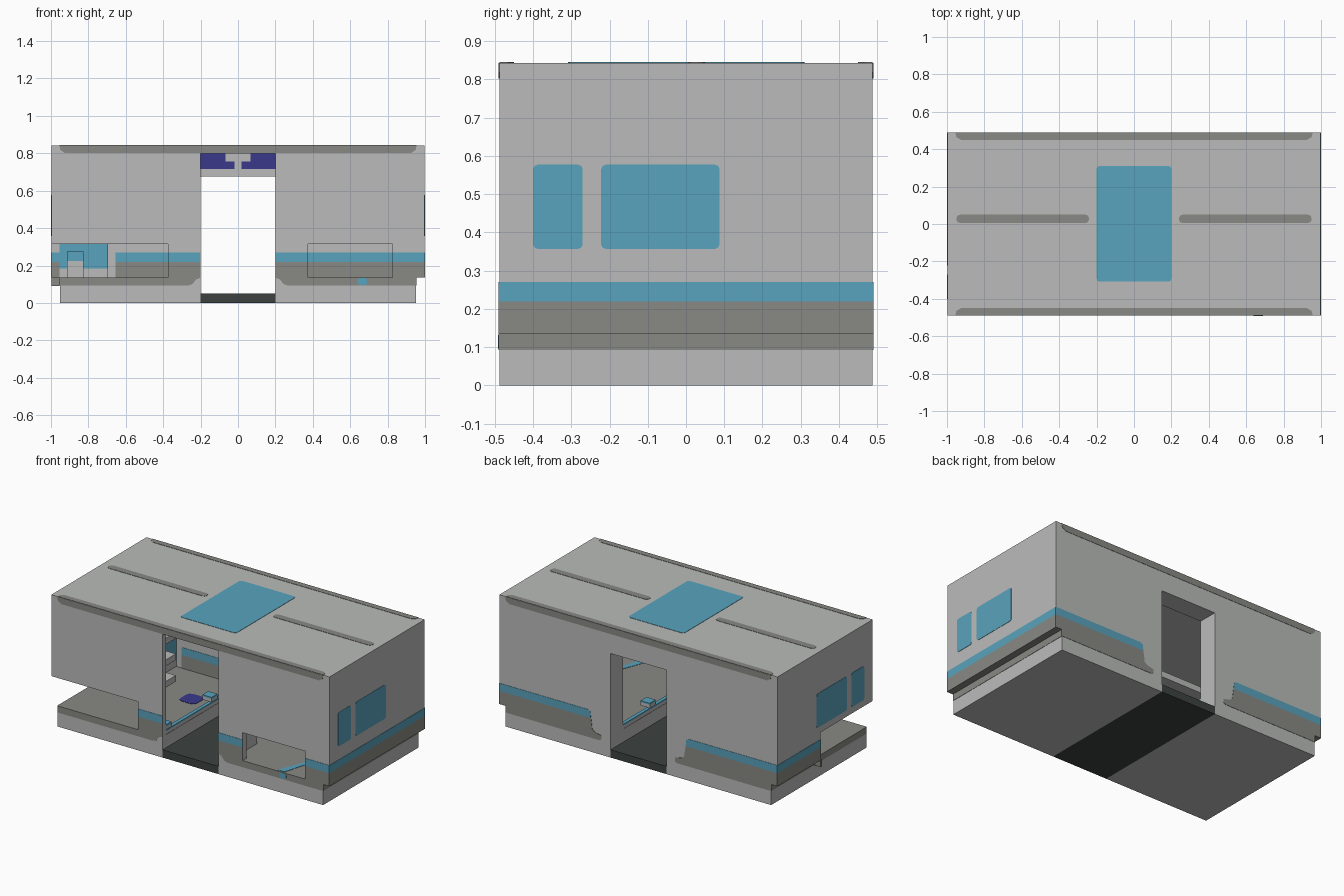
import bpy, bmesh
from mathutils import Vector

old = bpy.data.objects.get("Cube")
if old:
    bpy.data.objects.remove(old, do_unlink=True)


def material(name, rgb):
    m = bpy.data.materials.new(name)
    m.use_nodes = True
    m.diffuse_color = (*rgb, 1)
    bsdf = next(n for n in m.node_tree.nodes if n.type == "BSDF_PRINCIPLED")
    bsdf.inputs["Base Color"].default_value = (*rgb, 1)
    return m


GREY = material("light grey", (0.49, 0.50, 0.49))
BROWN = material("warm grey", (0.25, 0.25, 0.23))
BLUE = material("sky blue", (0.10, 0.366, 0.51))
DARK = material("dark floor", (0.045, 0.054, 0.051))
PURPLE = material("purple", (0.042, 0.04, 0.26))


def finish(name, bm, mat):
    bmesh.ops.recalc_face_normals(bm, faces=bm.faces)
    mesh = bpy.data.meshes.new(name)
    bm.to_mesh(mesh)
    bm.free()
    mesh.materials.append(mat)
    ob = bpy.data.objects.new(name, mesh)
    bpy.context.collection.objects.link(ob)
    return ob


def box(name, x, y, z, mat):
    bm = bmesh.new()
    bmesh.ops.create_cube(bm, size=1)
    for v in bm.verts:
        v.co = Vector([(r[0] + r[1]) / 2 + c * (r[1] - r[0])
                       for c, r in zip(v.co, (x, y, z))])
    return finish(name, bm, mat)


def plate(name, axis, at, pts, mat, thick=0.002):
    """Thin prism standing on the plane axis = at; thick is signed."""
    bm = bmesh.new()
    verts = []
    for u, v in pts:
        co = [u, v]
        co.insert(axis, at)
        verts.append(bm.verts.new(co))
    face = bm.faces.new(verts)
    out = bmesh.ops.extrude_face_region(bm, geom=[face])
    step = Vector((0, 0, 0))
    step[axis] = thick
    bmesh.ops.translate(bm, vec=step,
                        verts=[g for g in out["geom"] if isinstance(g, bmesh.types.BMVert)])
    return finish(name, bm, mat)


def rect(u0, u1, v0, v1, c=0.0):
    """Rectangle outline, with corners trimmed by c."""
    u0, u1 = sorted((u0, u1))
    if not c:
        return [(u0, v0), (u1, v0), (u1, v1), (u0, v1)]
    k = c * 0.3
    pts = []
    for u, v, su, sv, swap in ((u0, v0, 1, 1, 0), (u1, v0, -1, 1, 1),
                               (u1, v1, -1, -1, 0), (u0, v1, 1, -1, 1)):
        corner = [(u, v + sv * c), (u + su * k, v + sv * k), (u + su * c, v)]
        pts += corner[::-1] if swap else corner
    return pts


def carve(ob, cutters):
    """Subtract the cutter boxes, bake the result and drop the cutters."""
    helpers = []
    for ranges in cutters:
        c = box("cutter", *ranges, GREY)
        c.hide_render = True
        helpers.append(c)
        mod = ob.modifiers.new("cut", "BOOLEAN")
        mod.operation, mod.solver, mod.object = "DIFFERENCE", "EXACT", c
    deps = bpy.context.evaluated_depsgraph_get()
    mesh = bpy.data.meshes.new_from_object(ob.evaluated_get(deps))
    ob.modifiers.clear()
    ob.data = mesh
    for c in helpers:
        bpy.data.objects.remove(c, do_unlink=True)


X, Y, TOP, DECK, ROOM = 0.998, 0.488, 0.843, 0.135, 0.8

# Hollow shell: room, front door, back door, corner notch, front hatch
shell = box("shell", (-X, X), (-Y, Y), (DECK, TOP), GREY)
carve(shell, [
    ((-0.955, 0.955), (-0.45, 0.36), (0.0, ROOM)),
    ((-0.2, 0.2), (-0.6, -0.3), (0.0, ROOM)),
    ((-0.2, 0.2), (0.2, 0.6), (0.0, 0.675)),
    ((-1.1, -0.375), (-0.6, 0.045), (0.0, 0.315)),
    ((0.375, 0.825), (-0.6, -0.3), (0.0, 0.315)),
])
shell.data.materials.clear()
for m in (GREY, BROWN):
    shell.data.materials.append(m)
for p in shell.data.polygons:
    p.material_index = int(p.normal.z < -0.5 and p.center.z < 0.14)

# Walkway between the two bases
box("walkway_floor", (-0.2, 0.2), (-Y, Y), (0, 0.05), DARK)

for s, side in ((1, "left"), (-1, "right")):
    def sx(a, b):
        return tuple(sorted((s * a, s * b)))

    # Base block with a coloured deck
    base = box(side + "_base", sx(0.2, 0.953), (-Y, Y), (0, DECK), GREY)
    base.data.materials.append(BROWN)
    for p in base.data.polygons:
        p.material_index = int(p.normal.z > 0.5)

    # Lower band on the base: front, back and end
    low = [(s * u, v) for u, v in ((0.2, DECK), (0.225, 0.125), (0.245, 0.1),
                                   (0.27, 0.092), (0.953, 0.092), (0.953, DECK))]
    plate(side + "_front_low_band", 1, -Y, low, BROWN, -0.002)
    plate(side + "_back_low_band", 1, Y,
          [(s * 0.31, DECK)] + [(s * u, v) for u, v in
           ((0.265, 0.125), (0.265, 0.1), (0.28, 0.092), (0.953, 0.092), (0.953, DECK))], BROWN)
    plate(side + "_end_low_band", 0, s * 0.953, rect(-Y, Y, 0.092, DECK), BROWN, s * 0.002)

    # Stripes on the shell
    near = -Y if s > 0 else 0.045
    for label, z0, z1, m in (("brown", DECK, 0.22, BROWN), ("blue", 0.22, 0.27, BLUE)):
        plate(f"{side}_end_{label}_stripe", 0, s * X, rect(near, Y, z0, z1), m, s * 0.002)
        spans = [(0.2, 0.375)] + ([(0.825, X)] if s > 0 else [])
        for a, b in spans:
            plate(f"{side}_front_{label}_stripe", 1, -Y, rect(s * a, s * b, z0, z1), m, -0.002)
        inner = 0.655 if s < 0 else 0.955
        plate(f"{side}_inner_{label}_stripe", 1, 0.36, rect(s * 0.2, s * inner, z0, z1), m, -0.002)
    plate(side + "_back_blue_stripe", 1, Y,
          [(s * u, v) for u, v in ((0.34, 0.22), (0.345, 0.26), (0.36, 0.27), (X, 0.27), (X, 0.22))], BLUE)
    plate(side + "_back_brown_stripe", 1, Y,
          [(s * u, v) for u, v in ((0.31, DECK), (0.33, 0.15), (0.34, 0.22), (X, 0.22), (X, DECK))], BROWN)

    # End windows
    for label, y0, y1 in (("small", -0.4, -0.27), ("large", -0.222, 0.088)):
        plate(f"{side}_{label}_window", 0, s * X, rect(y0, y1, 0.357, 0.577, 0.012), BLUE, s * 0.002)

    # Roof groove
    plate(side + "_roof_groove", 2, TOP, rect(s * 0.24, s * 0.95, 0.005, 0.05, 0.02), BROWN)

    # Walkway rail and small consoles
    box(side + "_rail", sx(0.202, 0.225), (-0.45, 0.36), (DECK, 0.155), GREY)
    box(side + "_rail_cap", sx(0.202, 0.225), (-0.45, 0.36), (0.155, 0.164), BLUE)
    for i, y in enumerate((-0.42, 0.05)):
        box(f"{side}_console_{i}", sx(0.204, 0.27), (y - 0.03, y + 0.03), (0.164, 0.185), GREY)
        box(f"{side}_console_top_{i}", sx(0.204, 0.27), (y - 0.03, y + 0.03), (0.185, 0.195), BLUE)

# Roof edge trims, on the roof and down the long sides
for s, label in ((-1, "front"), (1, "back")):
    for axis, at, edge, inside, t in ((2, TOP, s * Y, s * 0.45, 0.002),
                                      (1, s * Y, TOP, 0.802, s * 0.002)):
        d = (edge - inside) * 0.4
        plate(f"{label}_roof_trim_{axis}", axis, at,
              [(-0.955, edge), (-0.95, inside + d), (-0.925, inside),
               (0.925, inside), (0.95, inside + d), (0.955, edge)], BROWN, t)

# Skylight
plate("skylight", 2, TOP, rect(-0.2, 0.2, -0.308, 0.31, 0.015), BLUE)

# Closet behind the corner notch
box("closet_plinth", (-0.954, -0.695), (0.045, 0.36), (DECK, 0.185), GREY)
box("closet", (-0.954, -0.695), (0.045, 0.36), (0.185, ROOM), BLUE)
box("notch_unit", (-0.915, -0.825), (-0.04, 0.045), (DECK, 0.225), GREY)
box("notch_unit_top", (-0.915, -0.825), (-0.04, 0.045), (0.225, 0.275), BLUE)
box("notch_flap", (-X, -0.955), (0.03, 0.046), (0.09, DECK), BROWN)
plate("notch_brown", 1, 0.045, rect(-X, -0.955, DECK, 0.22), BROWN, -0.002)
plate("notch_blue", 1, 0.045, rect(-X, -0.955, 0.22, 0.27), BLUE, -0.002)

# Shelves and counter inside
for i in range(3):
    z = 0.4 + i * 0.14
    box(f"shelf_{i}", (-0.9, -0.25), (-0.45, -0.28), (z, z + 0.04), GREY)
box("counter", (0.23, 0.31), (-0.44, -0.25), (DECK, 0.25), GREY)
box("counter_top", (0.23, 0.31), (-0.44, -0.25), (0.25, 0.265), BLUE)

# Purple panels over the back door and a patch on the deck
for s in (1, -1):
    plate("lintel_panel", 1, 0.36,
          [(s * u, v) for u, v in ((0.02, 0.715), (0.2, 0.715), (0.2, ROOM),
                                   (0.067, ROOM), (0.067, 0.757), (0.02, 0.757))], PURPLE, -0.002)
plate("deck_patch", 2, DECK, rect(-0.42, -0.3, -0.02, 0.1, 0.03), PURPLE)
plate("deck_streak", 2, DECK, [(0.62, -0.48), (0.67, -0.48), (0.72, -0.3), (0.69, -0.3)], BLUE)
plate("front_streak", 1, -Y - 0.002, rect(0.64, 0.69, 0.096, 0.132, 0.01), BLUE, -0.001)
